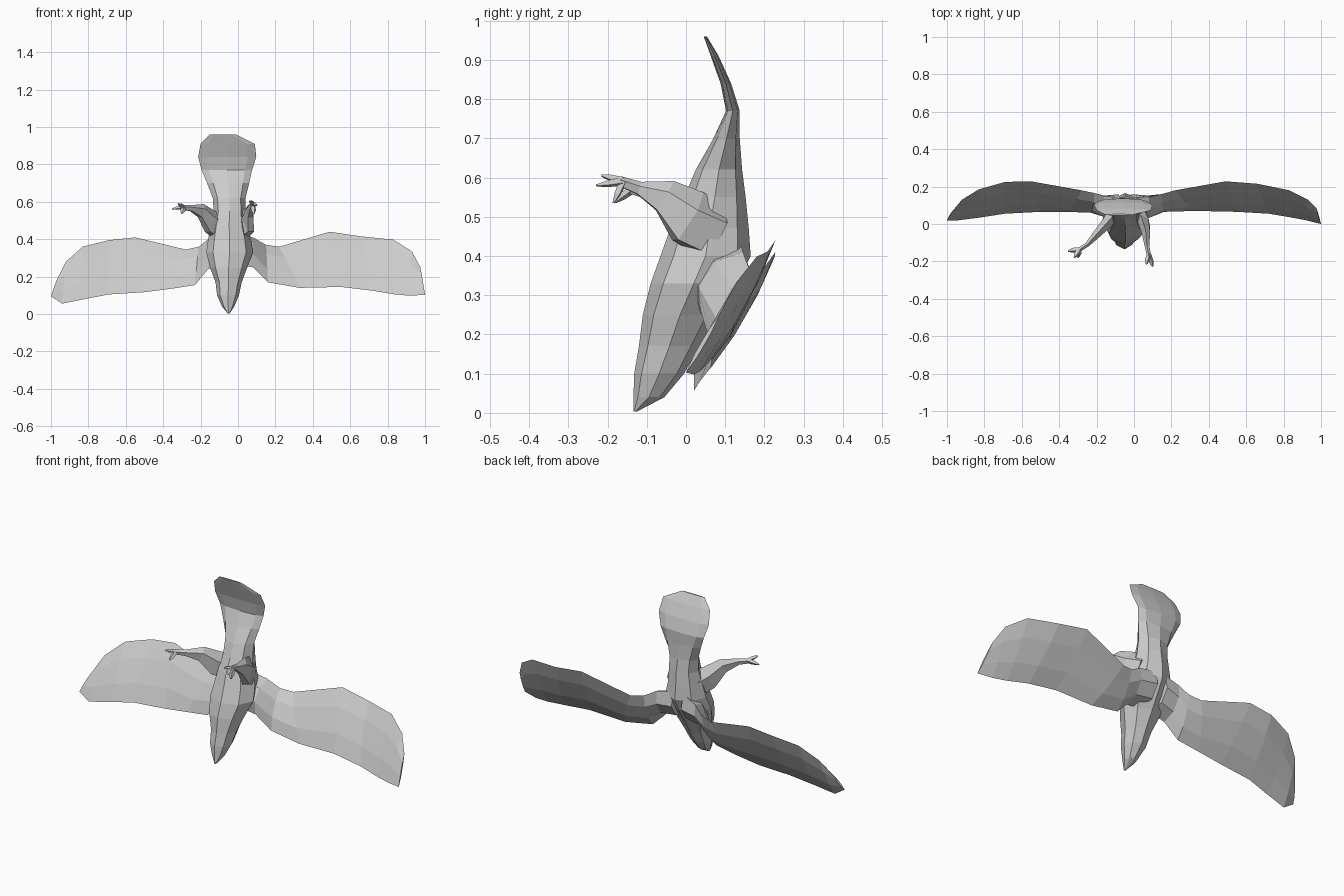
import bpy, math
from mathutils import Vector


def loft(name, rings):
    """Skin equal-length rings of points and cap both ends."""
    n = len(rings[0])
    verts = [tuple(p) for r in rings for p in r]
    faces = [tuple(range(n))[::-1], tuple(range(len(verts) - n, len(verts)))]
    for i in range(len(rings) - 1):
        for j in range(n):
            a, b = i * n + j, i * n + (j + 1) % n
            faces.append((a, b, b + n, a + n))
    me = bpy.data.meshes.new(name)
    me.from_pydata(verts, [], faces)
    ob = bpy.data.objects.new(name, me)
    bpy.context.collection.objects.link(ob)
    bpy.context.view_layer.objects.active = ob
    bpy.ops.object.mode_set(mode='EDIT')
    bpy.ops.mesh.select_all(action='SELECT')
    bpy.ops.mesh.remove_doubles(threshold=0.0005)
    bpy.ops.mesh.normals_make_consistent(inside=False)
    bpy.ops.object.mode_set(mode='OBJECT')
    return ob


def body_ring(z, x0, x1, y0, y1, n=8):
    cx, cy, rx, ry = (x0 + x1) / 2, (y0 + y1) / 2, (x1 - x0) / 2, (y1 - y0) / 2
    return [(cx + rx * math.cos(k * math.tau / n), cy + ry * math.sin(k * math.tau / n), z)
            for k in range(n)]


# Body: beak at the bottom, tail fan at the top (z, x min, x max, y front, y back)
body = [
    (0.003, -0.055, -0.045, -0.134, -0.126),
    (0.04, -0.085, -0.02, -0.134, -0.055),
    (0.10, -0.112, 0.005, -0.132, -0.005),
    (0.17, -0.12, 0.02, -0.12, 0.035),
    (0.25, -0.15, 0.05, -0.11, 0.08),
    (0.33, -0.17, 0.08, -0.09, 0.13),
    (0.40, -0.16, 0.07, -0.065, 0.165),
    (0.47, -0.145, 0.05, -0.04, 0.16),
    (0.55, -0.13, 0.04, -0.005, 0.152),
    (0.62, -0.135, 0.04, 0.025, 0.143),
    (0.70, -0.165, 0.06, 0.07, 0.137),
    (0.77, -0.195, 0.075, 0.102, 0.137),
    (0.84, -0.213, 0.098, 0.088, 0.115),
    (0.91, -0.20, 0.09, 0.063, 0.083),
    (0.96, -0.15, -0.01, 0.045, 0.053),
]
loft("body_and_tail", [body_ring(*r) for r in body])


# Wings: thin slanted lofts (upper edge point, lower edge point, half thickness)
def wing(name, stations):
    rings = []
    for top, low, t in stations:
        a, b = Vector(top), Vector(low)
        off = Vector((0, -0.87, 0.5)) * t
        p, q = a.lerp(b, 0.3), a.lerp(b, 0.7)
        rings.append([a, p + off, q + off, b, q - off, p - off])
    loft(name, rings)


wing("right_wing", [
    ((-0.02, 0.14, 0.43), (-0.02, 0.03, 0.27), 0.06),
    ((0.08, 0.145, 0.41), (0.08, 0.04, 0.25), 0.045),
    ((0.15, 0.16, 0.37), (0.16, 0.065, 0.17), 0.018),
    ((0.22, 0.18, 0.36), (0.33, 0.07, 0.14), 0.013),
    ((0.49, 0.228, 0.44), (0.55, 0.065, 0.145), 0.012),
    ((0.66, 0.215, 0.415), (0.72, 0.055, 0.125), 0.011),
    ((0.83, 0.18, 0.398), (0.84, 0.035, 0.105), 0.010),
    ((0.93, 0.13, 0.335), (0.92, 0.02, 0.098), 0.008),
    ((0.975, 0.085, 0.25), (1.0, 0.0, 0.103), 0.005),
])
wing("left_wing", [
    ((-0.08, 0.14, 0.43), (-0.08, 0.03, 0.27), 0.06),
    ((-0.16, 0.15, 0.40), (-0.16, 0.04, 0.24), 0.04),
    ((-0.21, 0.165, 0.36), (-0.23, 0.06, 0.155), 0.018),
    ((-0.28, 0.18, 0.345), (-0.36, 0.065, 0.135), 0.013),
    ((-0.55, 0.228, 0.41), (-0.50, 0.065, 0.117), 0.012),
    ((-0.69, 0.225, 0.395), (-0.69, 0.055, 0.105), 0.011),
    ((-0.83, 0.185, 0.36), (-0.82, 0.035, 0.08), 0.010),
    ((-0.92, 0.13, 0.28), (-0.94, 0.02, 0.056), 0.008),
    ((-0.97, 0.07, 0.18), (-1.0, 0.02, 0.095), 0.005),
])


# Legs: tapered five-sided tubes (centre, side radius, height radius)
def limb(name, stations, n=5):
    pts = [Vector(s[0]) for s in stations]
    rings = []
    for i, (c, rs, rh) in enumerate(stations):
        d = (pts[min(i + 1, len(pts) - 1)] - pts[max(i - 1, 0)]).normalized()
        side = d.cross(Vector((0, 0, 1))).normalized()
        up = side.cross(d)
        rings.append([Vector(c) + side * rs * math.cos(k * math.tau / n + 0.3)
                      + up * rh * math.sin(k * math.tau / n + 0.3) for k in range(n)])
    loft(name, rings)


limb("right_leg", [
    ((0.01, 0.07, 0.46), 0.05, 0.08),
    ((0.055, 0.005, 0.495), 0.032, 0.08),
    ((0.065, -0.055, 0.55), 0.024, 0.048),
    ((0.07, -0.12, 0.572), 0.013, 0.018),
    ((0.08, -0.17, 0.59), 0.012, 0.014),
])
limb("left_leg", [
    ((-0.09, 0.07, 0.46), 0.05, 0.08),
    ((-0.145, 0.005, 0.49), 0.032, 0.07),
    ((-0.195, -0.05, 0.55), 0.024, 0.042),
    ((-0.25, -0.11, 0.565), 0.013, 0.018),
    ((-0.295, -0.14, 0.57), 0.012, 0.014),
])

# Toes: thin spikes fanning out from each ankle
feet = {
    "right": ((0.08, -0.16, 0.59), [(0.10, -0.228, 0.58), (0.065, -0.215, 0.605), (0.085, -0.185, 0.535)]),
    "left": ((-0.29, -0.135, 0.572), [(-0.353, -0.145, 0.562), (-0.32, -0.18, 0.59), (-0.30, -0.18, 0.537)]),
}
for side, (ankle, tips) in feet.items():
    for i, tip in enumerate(tips):
        mid = Vector(ankle).lerp(Vector(tip), 0.6)
        limb(f"{side}_toe_{i + 1}", [(ankle, 0.012, 0.012), (mid, 0.014, 0.009), (tip, 0.004, 0.003)], 4)
